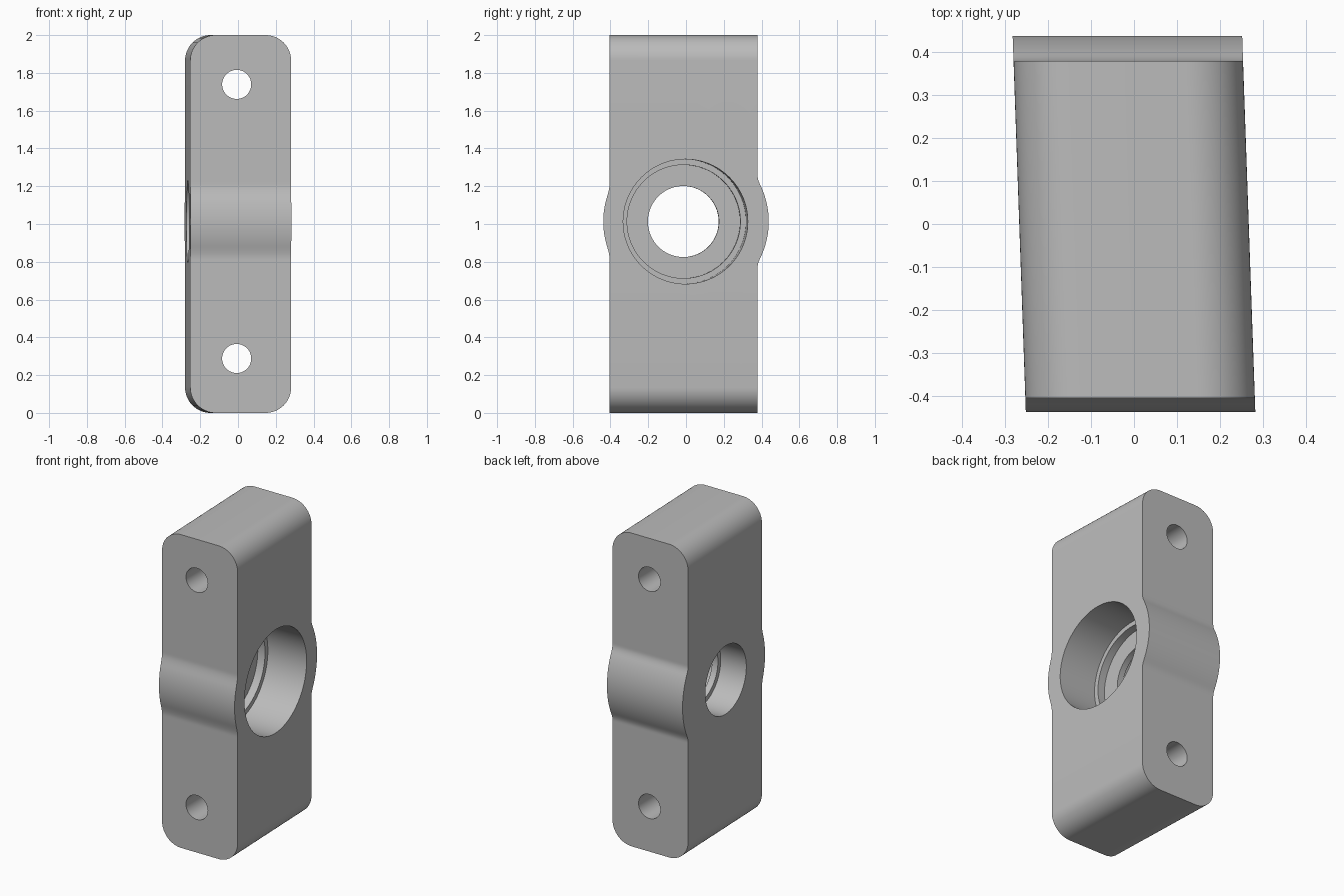
import bpy, bmesh, math
from mathutils import Vector, Matrix

if "Cube" in bpy.data.objects:
    bpy.data.objects.remove(bpy.data.objects["Cube"], do_unlink=True)

SHEAR = -0.035      # sideways lean of the flanks along y
HALF_W = 0.267      # half width of the block
BORE = Vector((0, -0.012, 1.013))


def finish(name, bm):
    bmesh.ops.recalc_face_normals(bm, faces=bm.faces)
    mesh = bpy.data.meshes.new(name)
    bm.to_mesh(mesh)
    bm.free()
    obj = bpy.data.objects.new(name, mesh)
    bpy.context.collection.objects.link(obj)
    return obj


def prism(name, points, direction):
    """Close a loop of points and extrude it."""
    bm = bmesh.new()
    face = bm.faces.new([bm.verts.new(p) for p in points])
    new = bmesh.ops.extrude_face_region(bm, geom=[face])["geom"]
    bmesh.ops.translate(bm, vec=direction,
                        verts=[v for v in new if isinstance(v, bmesh.types.BMVert)])
    return finish(name, bm)


def combine(target, cutter, operation):
    mod = target.modifiers.new(operation.lower(), "BOOLEAN")
    mod.operation, mod.solver, mod.object = operation, "EXACT", cutter
    bpy.context.view_layer.objects.active = target
    bpy.ops.object.modifier_apply(modifier=mod.name)
    bpy.data.objects.remove(cutter, do_unlink=True)


def bulge(z, flat, crest, radius=0.44, blend=0.014):
    """Flat wall that swells into an arc at bore height."""
    dz = min(abs(z - BORE.z), radius)
    arc = crest - radius + math.sqrt(radius ** 2 - dz ** 2)
    h = max(blend - abs(arc - flat), 0) / blend
    return max(arc, flat) + h * h * blend / 4


# Block with rounded long edges, its flanks leaning slightly
r, depth, outline = 0.135, 0.6, []
for i, (sx, sz) in enumerate([(1, 1), (-1, 1), (-1, -1), (1, -1)]):
    for k in range(17):
        a = math.radians(90) * (i + k / 16)
        outline.append((sx * (HALF_W - r) + r * math.cos(a) - SHEAR * depth, -depth,
                        1 + sz * (1 - r) + r * math.sin(a)))
body = prism("bearing_housing", outline, (2 * SHEAR * depth, 2 * depth, 0))

# Front and back walls, bulging around the bore
steps = [BORE.z + 0.32 * (k / 32 - 1) for k in range(65)]
heights = [-0.1] + steps + [2.1]
side = [(-0.5, -bulge(z, 0.405, 0.438), z) for z in heights]
side += [(-0.5, bulge(z, 0.379, 0.438), z) for z in reversed(heights)]
combine(body, prism("wall_cutter", side, (1, 0, 0)), "INTERSECT")

# Stepped bearing bore, square to the leaning flanks
stages = [(0.4, 0.33), (0.0, 0.33), (0.0, 0.30), (-0.05, 0.30),
          (-0.05, 0.188), (-0.09, 0.188), (-0.09, 0.218), (-0.4, 0.218)]
bm = bmesh.new()
rings = []
for x, rad in stages:
    rings.append([bm.verts.new((x, rad * math.cos(t * math.tau / 96), rad * math.sin(t * math.tau / 96)))
                  for t in range(96)])
for a, b in zip(rings, rings[1:]):
    for t in range(96):
        n = (t + 1) % 96
        bm.faces.new((a[t], a[n], b[n], b[t]))
bm.faces.new(rings[0])
bm.faces.new(rings[-1])
bm.transform(Matrix.Translation(BORE) @ Matrix.Rotation(-SHEAR, 4, "Z"))
combine(body, finish("bore_cutter", bm), "DIFFERENCE")

# Mounting bolt holes
for z in (0.288, 1.739):
    circle = [(-0.007 + 0.077 * math.cos(t * math.tau / 48), -1, z + 0.077 * math.sin(t * math.tau / 48))
              for t in range(48)]
    combine(body, prism("bolt_cutter", circle, (0, 2, 0)), "DIFFERENCE")

# Plain grey metal
mat = bpy.data.materials.new("grey_metal")
mat.use_nodes = True
grey = (0.5, 0.5, 0.5, 1)
mat.diffuse_color = grey
mat.node_tree.nodes["Principled BSDF"].inputs["Base Color"].default_value = grey
body.data.materials.clear()
body.data.materials.append(mat)

bpy.ops.object.select_all(action="DESELECT")
body.select_set(True)
bpy.context.view_layer.objects.active = body
bpy.ops.object.shade_smooth_by_angle(angle=math.radians(30))
